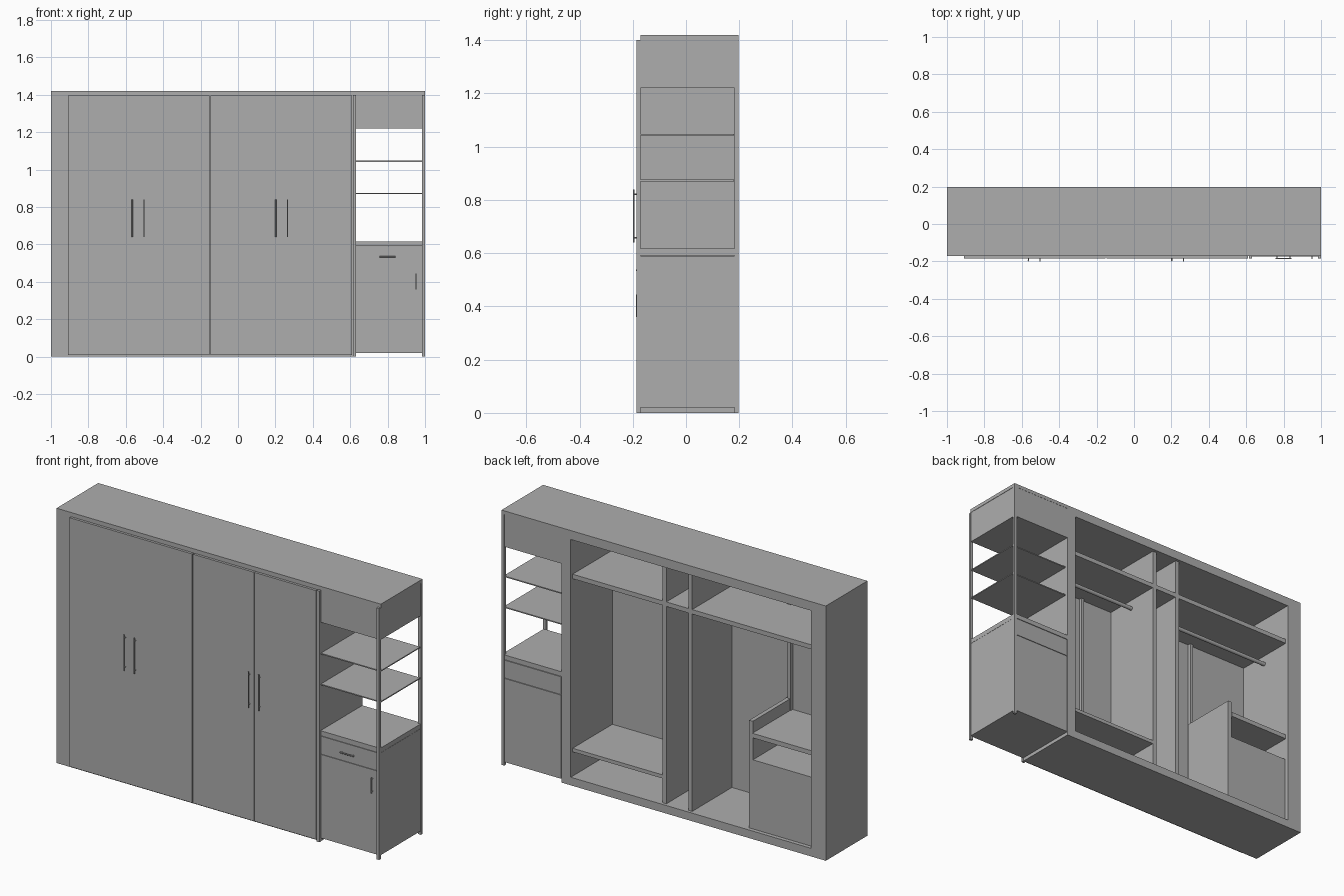
import bpy
from mathutils import Vector

cube = bpy.data.objects.get("Cube")
if cube:
    bpy.data.objects.remove(cube, do_unlink=True)

GREY = (0.42, 0.42, 0.42, 1)
mat = bpy.data.materials.new("plain_grey")
mat.use_nodes = True
mat.diffuse_color = GREY
bsdf = mat.node_tree.nodes["Principled BSDF"]
bsdf.inputs["Base Color"].default_value = GREY


def box(name, x, y, z):
    """Box from (min, max) ranges on each axis."""
    bpy.ops.mesh.primitive_cube_add(size=1)
    ob = bpy.context.object
    ob.name = name
    ob.location = [(a + b) / 2 for a, b in (x, y, z)]
    ob.scale = [b - a for a, b in (x, y, z)]
    ob.data.materials.append(mat)
    return ob


def rod(name, start, end, radius, sides=16):
    """Round bar between two points."""
    a, b = Vector(start), Vector(end)
    bpy.ops.mesh.primitive_cylinder_add(vertices=sides, radius=radius, depth=(b - a).length,
                                        location=(a + b) / 2)
    ob = bpy.context.object
    ob.name = name
    ob.rotation_euler = (b - a).to_track_quat("Z", "Y").to_euler()
    bpy.ops.object.shade_smooth_by_angle()
    ob.data.materials.append(mat)


def handle(name, centre, axis, length, face, out):
    """Bar handle on two standoffs; face and out are y positions."""
    c, d = Vector(centre), Vector(axis) * length / 2
    rod(name + "_bar", c - d + Vector((0, out, 0)), c + d + Vector((0, out, 0)), 0.0035, 10)
    for s in (-0.82, 0.82):
        p = c + d * s
        rod(name + "_standoff", p + Vector((0, out, 0)), p + Vector((0, face, 0)), 0.003, 8)


FRONT, BACK, DOOR = -0.17, 0.197, -0.185
DEPTH = (FRONT, BACK)
INNER = (FRONT, 0.18)
LEFT_IN, RIGHT_IN = -0.91, 0.573
X, Z = (1, 0, 0), (0, 0, 1)

# Wardrobe carcass, open at the back
box("top_slab", (-1, 1), DEPTH, (1.4, 1.42))
box("base", (-1, 0.63), DEPTH, (0, 0.045))
box("top_rail", (-1, 0.63), DEPTH, (1.37, 1.4))
box("right_side", (-1, LEFT_IN), DEPTH, (0.045, 1.37))
box("left_side", (RIGHT_IN, 0.63), DEPTH, (0.045, 1.37))
box("end_panel", (0.615, 0.632), (DOOR, FRONT), (0, 1.4))

# Partitions, shelves and hanging rails
for x in (0.007, -0.152):
    box("partition", (x - 0.012, x + 0.012), INNER, (0.045, 1.37))
for a, b in ((LEFT_IN, -0.164), (-0.14, -0.005), (0.019, RIGHT_IN)):
    box("upper_shelf", (a, b), INNER, (1.145, 1.17))
    rod("hanging_rail", (a, 0, 1.095), (b, 0, 1.095), 0.011)
box("low_shelf", (0.019, RIGHT_IN), INNER, (0.18, 0.2))

# Inner chest with an open slot under its top
box("chest_divider", (-0.535, -0.512), (-0.16, 0.175), (0.045, 0.645))
box("chest_top", (LEFT_IN, -0.535), INNER, (0.555, 0.58))
box("chest_body", (LEFT_IN, -0.535), (-0.16, 0.175), (0.045, 0.43))

# Four doors with joint strips behind the folds
for i in range(4):
    a = LEFT_IN + i * 0.38
    gap = 0.003
    box("door", (a + (gap if i == 2 else 0.0005), a + 0.38 - (gap if i == 1 else 0.0005)),
        (DOOR, FRONT - 0.001), (0.01, 1.397))
for x in (-0.53, 0.23):
    box("joint_strip", (x - 0.009, x + 0.009), (FRONT - 0.001, FRONT + 0.018), (0.045, 1.37))
for x in (-0.565, -0.502, 0.202, 0.265):
    handle("door_handle", (x, 0, 0.74), Z, 0.2, DOOR, -0.1965)

# Open shelf unit: corner posts, top box and shelves
for y in ((DOOR, FRONT), (0.182, BACK)):
    box("corner_post", (0.983, 1), y, (0, 1.4))
box("top_box", (0.63, 0.998), (FRONT, BACK - 0.001), (1.22, 1.4))
for z in (1.045, 0.873):
    box("open_shelf", (0.63, 0.998), INNER, (z - 0.003, z + 0.003))

# Low cabinet with drawer and door
box("cabinet_body", (0.63, 0.998), (FRONT, 0.19), (0.02, 0.59))
box("cabinet_top", (0.63, 0.998), (FRONT - 0.003, BACK - 0.001), (0.591, 0.617))
for y in ((FRONT - 0.004, FRONT), (0.19, BACK - 0.001)):
    box("drawer_panel", (0.634, 0.982), y, (0.489, 0.588))
    box("cabinet_panel", (0.634, 0.982), y, (0.02, 0.486))
handle("drawer_handle", (0.8, 0, 0.535), X, 0.085, FRONT, -0.185)
handle("cabinet_handle", (0.952, 0, 0.402), Z, 0.085, FRONT, -0.185)
